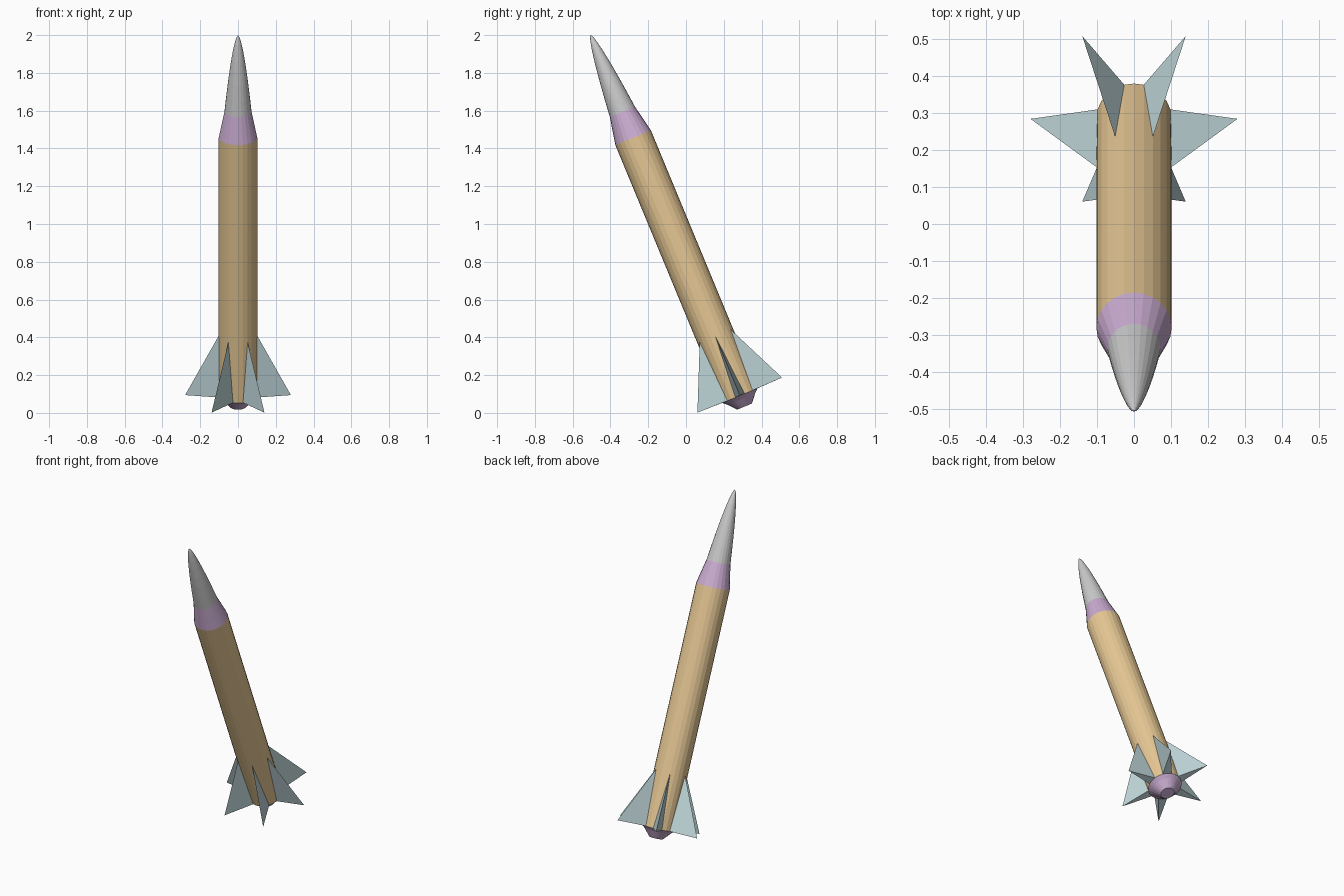
import bpy, bmesh
from math import cos, sin, radians, tau
from mathutils import Matrix

if "Cube" in bpy.data.objects:
    bpy.data.objects.remove(bpy.data.objects["Cube"])

SIDES = 24
R = 0.102
# local z is the rocket axis, origin at the top of the tube
FRAME = Matrix.Translation((0, -0.28, 1.457)) @ Matrix.Rotation(radians(22.5), 4, 'X')


def material(name, rgb):
    m = bpy.data.materials.new(name)
    m.diffuse_color = (*rgb, 1)
    m.use_nodes = True
    m.node_tree.nodes["Principled BSDF"].inputs["Base Color"].default_value = m.diffuse_color
    return m


def finish(bm, name, mat):
    bmesh.ops.recalc_face_normals(bm, faces=bm.faces)
    mesh = bpy.data.meshes.new(name)
    bm.to_mesh(mesh)
    bm.free()
    ob = bpy.data.objects.new(name, mesh)
    ob.matrix_world = FRAME
    if mat:
        mesh.materials.append(mat)
    bpy.context.collection.objects.link(ob)
    return ob


def lathe(name, profile, mat=None, caps=(False, False)):
    """Revolve (radius, height) points; radius 0 makes a point."""
    bm = bmesh.new()
    rings = []
    for r, z in profile:
        n = SIDES if r else 1
        rings.append([bm.verts.new((r * cos(tau * i / SIDES), r * sin(tau * i / SIDES), z))
                      for i in range(n)])
    for a, b in zip(rings, rings[1:]):
        for i in range(SIDES):
            j = (i + 1) % SIDES
            if len(b) == 1:
                bm.faces.new((a[i], a[j], b[0]))
            else:
                bm.faces.new((a[i], a[j], b[j], b[i]))
    if caps[0]:
        bm.faces.new(rings[0])
    if caps[1]:
        bm.faces.new(rings[-1])
    return finish(bm, name, mat)


def fin(name, angle, mat):
    """Wedge fin: pointed at the top of its root, wide at the bottom, one outer tip."""
    bm = bmesh.new()

    def pt(r, deg, z):
        a = radians(angle + deg)
        return bm.verts.new((r * cos(a), r * sin(a), z))
    top, left, right, tip = pt(R, 0, -1.135), pt(R, 15, -1.478), pt(R, -15, -1.478), pt(0.28, 0, -1.475)
    for f in ((top, left, tip), (top, tip, right), (left, right, tip), (top, right, left)):
        bm.faces.new(f)
    return finish(bm, name, mat)


orange = material("orange", (0.80, 0.58, 0.30))
purple = material("purple", (0.60, 0.42, 0.65))
teal = material("teal", (0.53, 0.68, 0.70))

# main tube, shoulder and nozzle
lathe("body_tube", [(R, -1.478), (R, 0)], orange)
lathe("shoulder", [(R, 0), (0.072, 0.148)], purple)
lathe("nozzle", [(R, -1.478), (0.08, -1.497), (0.042, -1.541)], purple, (False, True))

# rounded nose cone
steps = [1, 0.8, 0.62, 0.46, 0.32, 0.2, 0.11, 0.05, 0.015, 0]
lathe("nose_cone", [(0.072 * t ** 0.62, 0.588 - 0.44 * t) for t in steps])

# six fins around the tail
for k in range(6):
    fin(f"fin_{k + 1}", 60 * k, teal)
